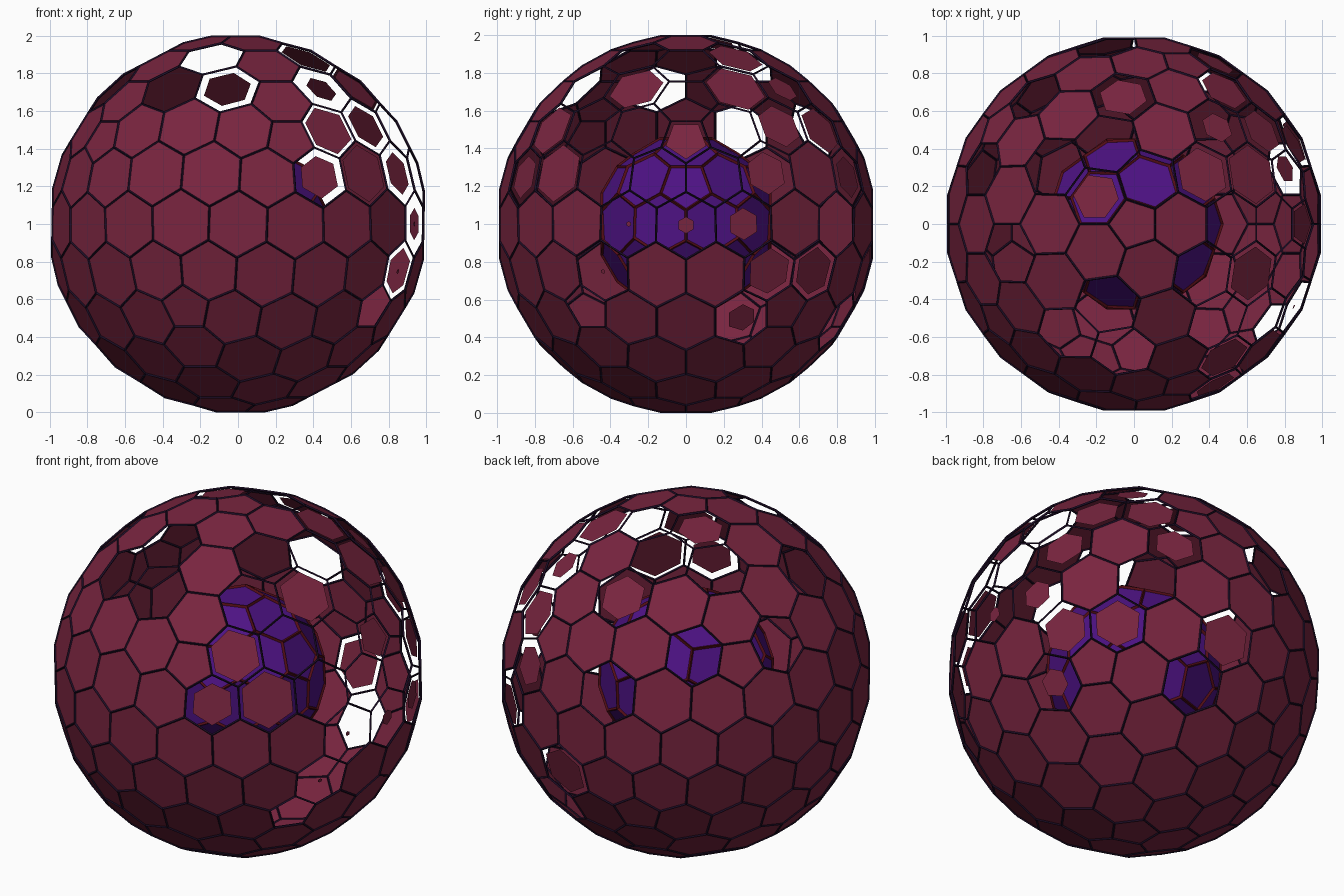
import bpy, bmesh
from math import cos, sin, sqrt, radians, atan2
from mathutils import Vector

if "Cube" in bpy.data.objects:
    bpy.data.objects.remove(bpy.data.objects["Cube"])

CENTER = Vector((0, 0, 1))


def material(name, rgb):
    m = bpy.data.materials.new(name)
    m.diffuse_color = (*rgb, 1)
    m.use_nodes = True
    m.node_tree.nodes["Principled BSDF"].inputs["Base Color"].default_value = m.diffuse_color
    return m


MAROON = material("maroon", (0.19, 0.018, 0.05))
DARK = material("dark_frame", (0.012, 0.004, 0.02))
PURPLE = material("purple", (0.075, 0.006, 0.23))
RED = material("dark_red", (0.09, 0.004, 0.008))


def dual_cells(count, half_height):
    """Hexagon/pentagon cells: one ring of triangle centres per icosphere vertex."""
    for level in range(1, 6):
        bm = bmesh.new()
        bmesh.ops.create_icosphere(bm, subdivisions=level, radius=1)
        if len(bm.verts) >= count:
            break
        bm.free()
    bm.faces.index_update()
    points = [f.calc_center_median() for f in bm.faces]
    k = half_height / max(p.z for p in points)
    points = [p * k for p in points]
    cells = []
    for v in bm.verts:
        n = v.co.normalized()
        u = n.orthogonal().normalized()
        w = n.cross(u)
        ring = sorted((f.index for f in v.link_faces),
                      key=lambda i: atan2(points[i].dot(w), points[i].dot(u)))
        cells.append((n, ring))
    bm.free()
    return points, cells


def add_mesh(name, verts, faces, mat):
    me = bpy.data.meshes.new(name)
    me.from_pydata(verts, [], faces)
    me.materials.append(mat)
    ob = bpy.data.objects.new(name, me)
    ob.location = CENTER
    bpy.context.collection.objects.link(ob)
    return ob


def add_frame(name, points, cells, thickness, mat):
    ob = add_mesh(name, points, [r for _, r in cells], mat)
    mod = ob.modifiers.new("struts", 'WIREFRAME')
    mod.thickness = thickness
    mod.offset = 0
    mod.use_even_offset = False
    return ob


# Missing panels: (azimuth in degrees, height above the centre)
MISSING = [
    (72, .96), (0, .85), (-36, .89), (-108, .89), (108, .89), (144, .85),
    (0, .68), (-49.6, .72), (-94.4, .72), (-121.6, .72), (-166.4, .72),
    (17.5, .51), (-17.5, .51), (-36, .53), (126.5, .51), (161.5, .51),
    (9.5, .23), (-9.5, .23), (-26.3, .28), (98.3, .28),
    (54, 0), (-36, -.45), (72, -.53),
]
# Shrunken panels: (azimuth, height, scale)
SHRUNK = [
    (144, .96, .75), (36, .89, .82), (94.4, .72, .72), (49.6, .72, .5),
    (-22.4, .72, .82), (22.4, .72, .9), (0, .45, .82), (-54.5, .51, .85),
    (54.5, .51, .82), (36, .53, .72), (-62.5, .23, .7), (62.5, .23, .68),
    (-45.7, .28, .87), (26.3, .28, .65), (0, 0, .25), (18, 0, .48),
    (-18, 0, .08), (-26.5, -.23, .08), (26.5, -.23, .75), (45.5, -.23, .78),
    (18.5, -.51, .48), (81.7, -.28, .8),
]

# Outer shell of panels and its dark frame
points, cells = dual_cells(162, 0.994)


def nearest(az, z):
    r = sqrt(1 - z * z)
    d = Vector((r * cos(radians(az)), r * sin(radians(az)), z))
    return max(range(len(cells)), key=lambda i: cells[i][0].dot(d))


scales = {nearest(a, z): 0 for a, z in MISSING}
scales.update({nearest(a, z): s for a, z, s in SHRUNK})

verts, faces = [], []
for i, (n, ring) in enumerate(cells):
    s = scales.get(i, 1)
    if s == 0:
        continue
    c = sum((points[j] for j in ring), Vector()) / len(ring)
    faces.append(range(len(verts), len(verts) + len(ring)))
    verts += [c + (points[j] - c) * s for j in ring]
add_mesh("shell_panels", verts, [list(f) for f in faces], MAROON)
add_frame("shell_frame", points, cells, 0.014, DARK)

# Inner core with red ribs
core_points, core_cells = dual_cells(42, 0.45)
add_mesh("core", core_points, [r for _, r in core_cells], PURPLE)
add_frame("core_ribs", core_points, core_cells, 0.02, RED)
